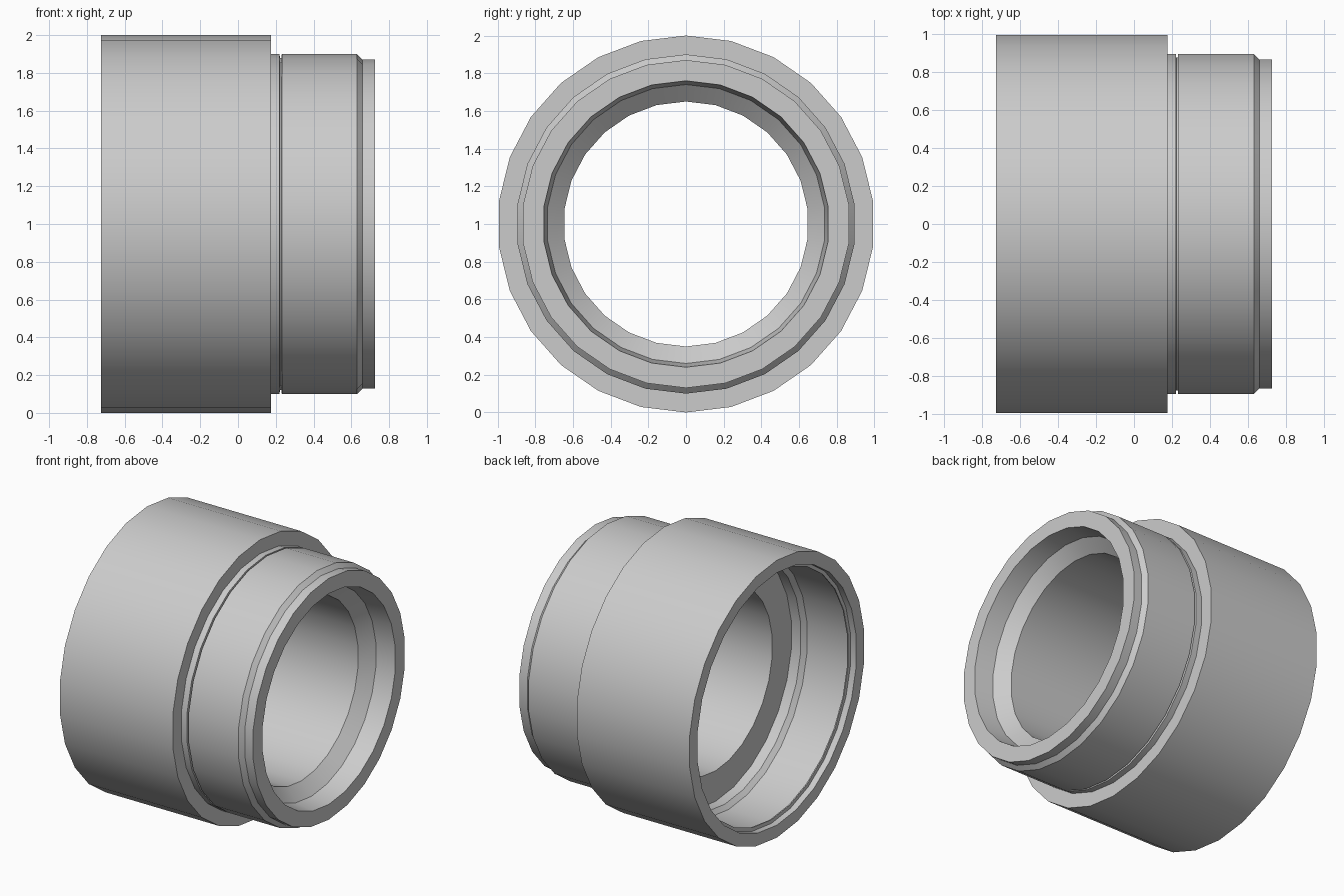
import bpy, bmesh, math

cube = bpy.data.objects.get("Cube")
if cube:
    bpy.data.objects.remove(cube, do_unlink=True)

SIDES = 26

grey = bpy.data.materials.new("plain grey")
grey.use_nodes = True
grey.diffuse_color = (0.6, 0.6, 0.6, 1)
grey.node_tree.nodes["Principled BSDF"].inputs["Base Color"].default_value = (0.6, 0.6, 0.6, 1)


def lathe_x(name, profile):
    """Revolve a closed (x, radius) profile about the x axis."""
    bm = bmesh.new()
    rings = []
    for x, r in profile:
        ring = []
        for i in range(SIDES):
            a = math.tau * i / SIDES
            ring.append(bm.verts.new((x, r * math.sin(a), 1 + r * math.cos(a))))
        rings.append(ring)
    for k, ring in enumerate(rings):
        following = rings[(k + 1) % len(rings)]
        for i in range(SIDES):
            j = (i + 1) % SIDES
            bm.faces.new((ring[i], ring[j], following[j], following[i]))
    bmesh.ops.recalc_face_normals(bm, faces=bm.faces)
    mesh = bpy.data.meshes.new(name)
    bm.to_mesh(mesh)
    bm.free()
    obj = bpy.data.objects.new(name, mesh)
    bpy.context.collection.objects.link(obj)
    mesh.materials.append(grey)
    bpy.ops.object.select_all(action="DESELECT")
    obj.select_set(True)
    bpy.context.view_layer.objects.active = obj
    bpy.ops.object.shade_smooth_by_angle(angle=math.radians(25))
    return obj


# Wide collar, then the narrower spigot with its groove and bevelled tip
outside = [(-0.725, 1.0), (0.175, 1.0), (0.175, 0.9), (0.22, 0.9),
           (0.222, 0.88), (0.23, 0.88), (0.232, 0.9),
           (0.63, 0.9), (0.66, 0.87), (0.725, 0.87)]

# Tapered mouth of the spigot leading to the straight bore
bore = [(0.725, 0.76), (0.585, 0.74), (0.505, 0.65), (-0.235, 0.65)]

# Socket inside the collar: shoulder, bevel, straight wall, groove and lip
socket = [(-0.235, 0.87), (-0.31, 0.87), (-0.34, 0.9), (-0.668, 0.9),
          (-0.67, 0.885), (-0.678, 0.885), (-0.68, 0.91), (-0.725, 0.91)]

lathe_x("pipe_coupling", outside + bore + socket)
